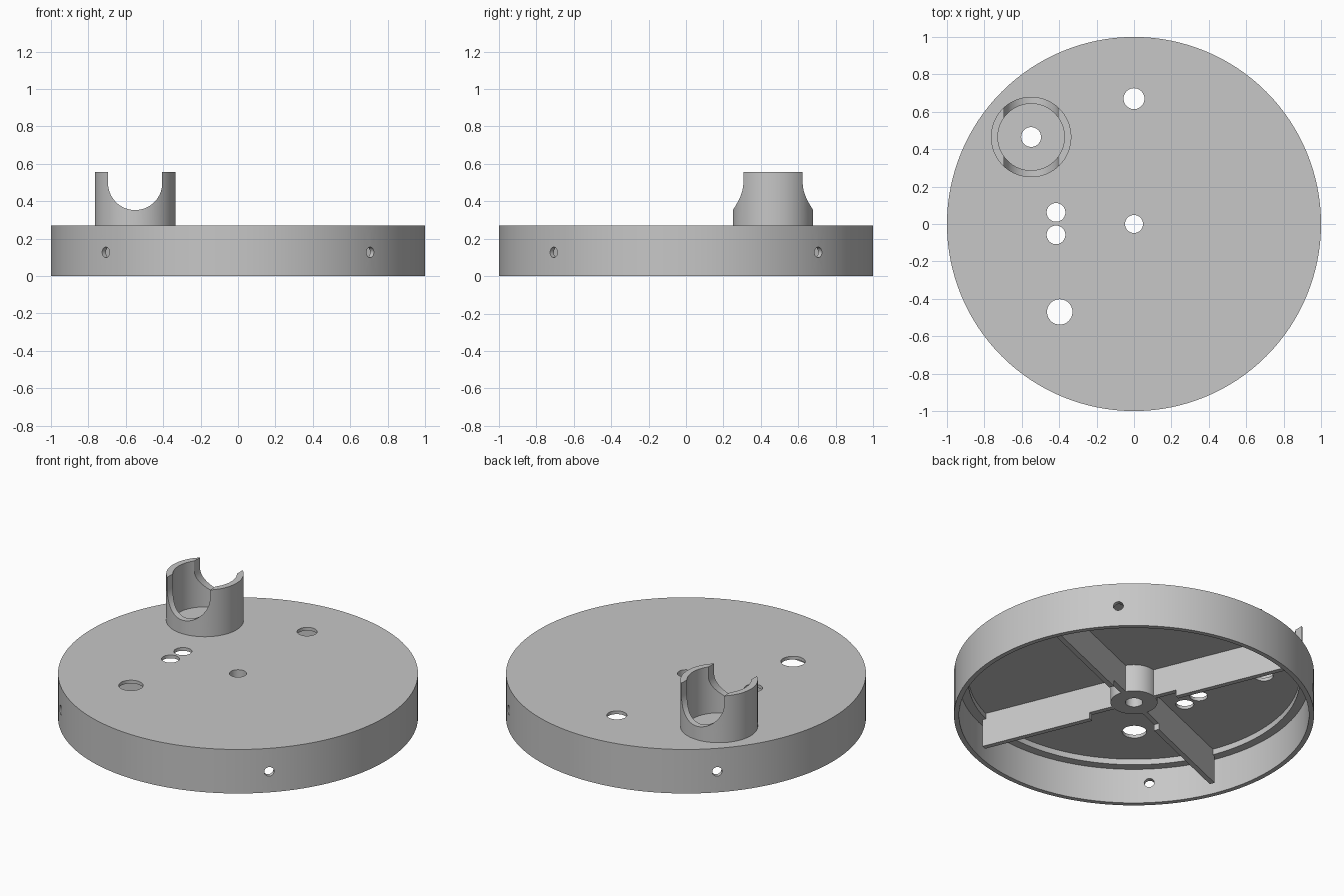
import bpy, bmesh, math
from mathutils import Matrix, Vector

cube = bpy.data.objects.get("Cube")
if cube:
    bpy.data.objects.remove(cube, do_unlink=True)

grey = bpy.data.materials.new("light_grey")
grey.use_nodes = True
grey.diffuse_color = (0.57, 0.57, 0.57, 1)
grey.node_tree.nodes["Principled BSDF"].inputs["Base Color"].default_value = (0.57, 0.57, 0.57, 1)

PLATE_TOP, PLATE_UNDER = 0.27, 0.25
CUP = (-0.55, 0.465)


def make_object(name, bm):
    bmesh.ops.recalc_face_normals(bm, faces=bm.faces)
    mesh = bpy.data.meshes.new(name)
    bm.to_mesh(mesh)
    bm.free()
    mesh.materials.append(grey)
    obj = bpy.data.objects.new(name, mesh)
    bpy.context.collection.objects.link(obj)
    return obj


def lathe(name, profile, steps, center=(0, 0)):
    """Revolve a closed (radius, z) profile about a vertical axis."""
    bm = bmesh.new()
    rings = []
    for i in range(steps):
        a = 2 * math.pi * i / steps
        rings.append([bm.verts.new((center[0] + r * math.cos(a), center[1] + r * math.sin(a), z))
                      for r, z in profile])
    n = len(profile)
    for i in range(steps):
        a, b = rings[i], rings[(i + 1) % steps]
        for j in range(n):
            k = (j + 1) % n
            bm.faces.new((a[j], b[j], b[k], a[k]))
    return make_object(name, bm)


def extrude(name, profile, y0, y1, matrix):
    """Extrude a closed (x, z) profile along y, then place it."""
    bm = bmesh.new()
    face = bm.faces.new([bm.verts.new((x, y0, z)) for x, z in profile])
    moved = bmesh.ops.extrude_face_region(bm, geom=[face])["geom"]
    bmesh.ops.translate(bm, vec=(0, y1 - y0, 0),
                        verts=[v for v in moved if isinstance(v, bmesh.types.BMVert)])
    bm.transform(matrix)
    return make_object(name, bm)


def cut(obj, cutter):
    mod = obj.modifiers.new("cut", 'BOOLEAN')
    mod.operation = 'DIFFERENCE'
    mod.solver = 'EXACT'
    mod.object = cutter
    bpy.context.view_layer.update()
    bpy.context.view_layer.objects.active = obj
    bpy.ops.object.modifier_apply(modifier=mod.name)
    bpy.data.objects.remove(cutter, do_unlink=True)


def smooth(obj):
    bpy.ops.object.select_all(action='DESELECT')
    obj.select_set(True)
    bpy.context.view_layer.objects.active = obj
    bpy.ops.object.shade_smooth_by_angle(angle=math.radians(30))


# Round cover: top plate, stepped skirt and bored centre boss in one profile
cover = lathe("round_cover", [
    (0.048, PLATE_TOP), (1, PLATE_TOP), (1, 0), (0.972, 0), (0.972, 0.215), (0.92, 0.215),
    (0.92, PLATE_UNDER), (0.13, PLATE_UNDER), (0.13, 0.083), (0.048, 0.083)], 128)

# Holes through the plate and through the skirt
holes = bmesh.new()
for x, y, r in [(0, 0.67, 0.056), (*CUP, 0.053), (-0.417, 0.062, 0.05),
                (-0.417, -0.058, 0.05), (-0.397, -0.47, 0.068)]:
    bmesh.ops.create_cone(holes, cap_ends=True, segments=40, radius1=r, radius2=r, depth=0.2,
                          matrix=Matrix.Translation((x, y, PLATE_TOP)))
for k in range(4):
    turn = Matrix.Rotation(math.radians(45 + 90 * k), 4, 'Z')
    place = turn @ Matrix.Translation((1, 0, 0.127)) @ Matrix.Rotation(math.pi / 2, 4, 'Y')
    bmesh.ops.create_cone(holes, cap_ends=True, segments=32, radius1=0.028, radius2=0.028,
                          depth=0.2, matrix=place)
cut(cover, make_object("hole_cutter", holes))
smooth(cover)

# Four stepped ribs under the plate
rib = [(0.11, 0.26), (0.11, 0.083), (0.27, 0.083), (0.27, 0.045), (0.94, 0.045), (0.94, 0.26)]
for k in range(4):
    extrude("rib_%d" % (k + 1), rib, -0.015, 0.015,
            Matrix.Rotation(math.radians(22.5 + 90 * k), 4, 'Z'))

# Open cup with a U-shaped slot running front to back
cup = lathe("slotted_cup", [(0.178, 0.262), (0.215, 0.262), (0.215, 0.556), (0.178, 0.556)], 96, CUP)
slot = [(0.145 * math.cos(a), 0.498 + 0.145 * math.sin(a))
        for a in (math.pi * (1 + i / 40) for i in range(41))]
slot += [(0.145, 0.7), (-0.145, 0.7)]
cut(cup, extrude("slot_cutter", slot, -0.4, 0.4, Matrix.Translation(Vector((*CUP, 0)))))
smooth(cup)
